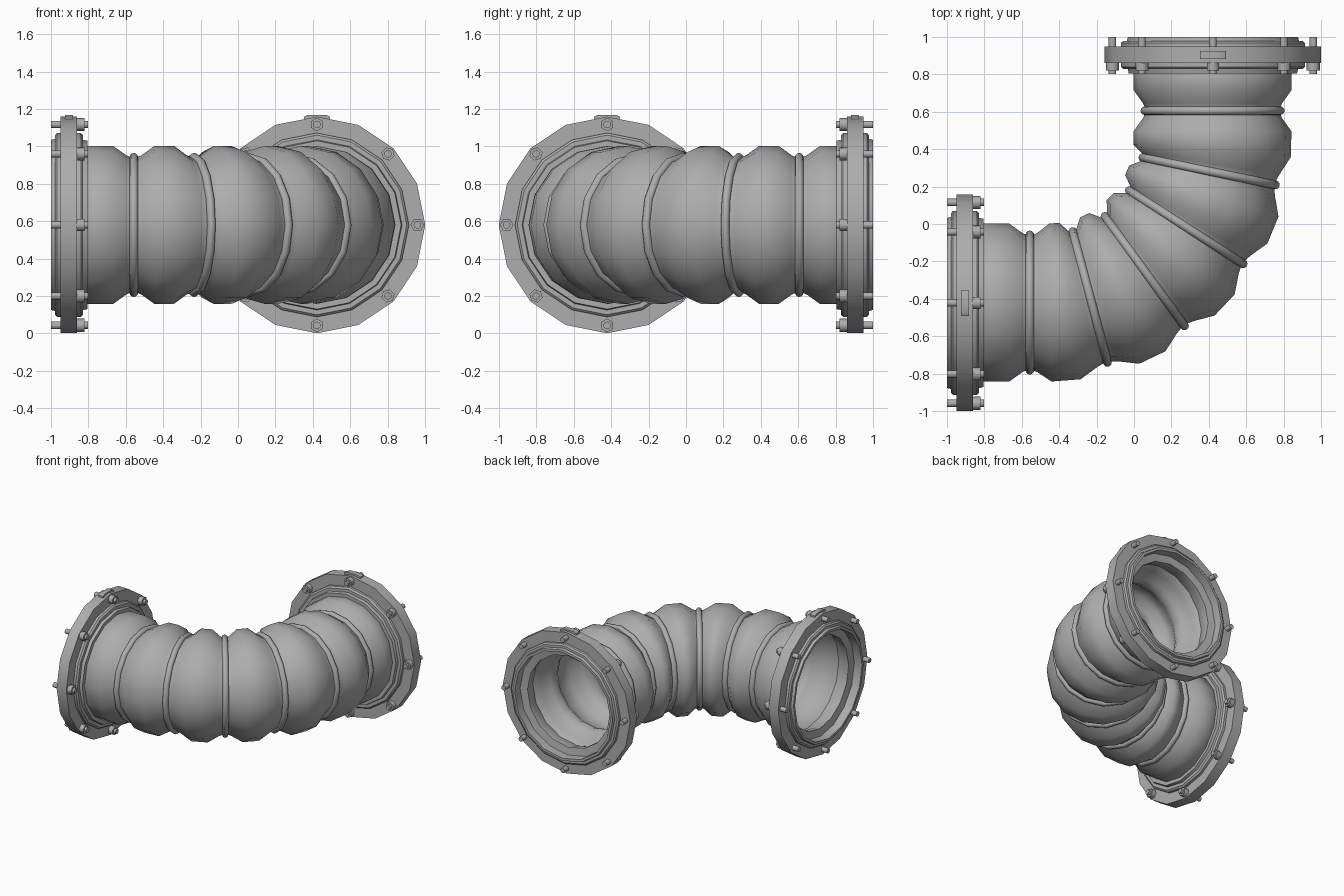
import bpy, math
from mathutils import Matrix, Vector

if "Cube" in bpy.data.objects:
    bpy.data.objects.remove(bpy.data.objects["Cube"])

SIDES = 16
UP = Vector((0, 0, 1))
BEND = 0.88                      # bend radius of the centre line
ARC = BEND * math.pi / 2
RINGS = [-0.097 + 0.325 * i for i in range(6)]
GREY = bpy.data.materials.new("dark_grey")
GREY.diffuse_color = (0.42, 0.42, 0.42, 1)
GREY.use_nodes = True
GREY.node_tree.nodes["Principled BSDF"].inputs["Base Color"].default_value = GREY.diffuse_color


def make(name, verts, faces, mat=Matrix(), angle=32):
    mesh = bpy.data.meshes.new(name)
    mesh.from_pydata([mat @ Vector(v) for v in verts], [], faces)
    mesh.update()
    mesh.materials.append(GREY)
    ob = bpy.data.objects.new(name, mesh)
    bpy.context.collection.objects.link(ob)
    bpy.ops.object.select_all(action='DESELECT')
    ob.select_set(True)
    bpy.context.view_layer.objects.active = ob
    bpy.ops.object.mode_set(mode='EDIT')
    bpy.ops.mesh.select_all(action='SELECT')
    bpy.ops.mesh.normals_make_consistent(inside=False)
    bpy.ops.object.mode_set(mode='OBJECT')
    bpy.ops.object.shade_smooth_by_angle(angle=math.radians(angle))
    return ob


def grid_faces(rows, n, closed=False):
    return [(i * n + j, i * n + (j + 1) % n,
             (i + 1) % rows * n + (j + 1) % n, (i + 1) % rows * n + j)
            for i in range(rows if closed else rows - 1) for j in range(n)]


def lathe(name, profile, mat, n=SIDES, closed=True, angle=32):
    """Turn (axial, radius) points around local z."""
    verts = [(r * math.cos(2 * math.pi * j / n), r * math.sin(2 * math.pi * j / n), a)
             for a, r in profile for j in range(n)]
    return make(name, verts, grid_faces(len(profile), n, closed), mat, angle)


def basis(origin, axis):
    m = Matrix((UP, axis.cross(UP), axis)).transposed().to_4x4()
    m.translation = origin
    return m


def frame(s):
    """Frame on the centre line: straight, quarter bend, straight."""
    t = min(max(s, 0), ARC) / BEND
    axis = Vector((math.cos(t), math.sin(t), 0))
    p = Vector((-0.46 + BEND * math.sin(t), 0.46 - BEND * math.cos(t), 0.58))
    p += axis * (s - t * BEND)
    return basis(p, axis)


# corrugated hose wall
rows = [(-0.44, 0.422)]
for s in RINGS:
    rows += [(s + d, r) for d, r in ((-0.11, 0.422), (-0.04, 0.372), (0, 0.355),
                                     (0.04, 0.372), (0.11, 0.422))]
rows.append((1.82, 0.422))
verts = []
for s, r in rows:
    f = frame(s)
    verts += [f @ Vector((r * math.cos(2 * math.pi * j / SIDES),
                          r * math.sin(2 * math.pi * j / SIDES), 0)) for j in range(SIDES)]
hose = make("hose_wall", verts, grid_faces(len(rows), SIDES), angle=60)
wall = hose.modifiers.new("wall", 'SOLIDIFY')
wall.thickness = 0.018
wall.offset = -1

# round clamping rings in the valleys
for i, s in enumerate(RINGS):
    prof = [(0.023 * math.sin(k * math.pi / 6), 0.362 + 0.023 * math.cos(k * math.pi / 6))
            for k in range(12)]
    lathe(f"hose_ring_{i + 1}", prof, frame(s), angle=70)

# end flanges with collars, inner lip, bolts, nuts and top tab
FLANGE = [(0, 0.435), (0, 0.455), (0.022, 0.46), (0.022, 0.48), (0.032, 0.492), (0.052, 0.492),
          (0.052, 0.579), (0.14, 0.579), (0.14, 0.492), (0.16, 0.492), (0.172, 0.48),
          (0.172, 0.455), (0.195, 0.45), (0.195, 0.405), (0.115, 0.375), (0.08, 0.375),
          (0.07, 0.435)]
ENDS = {"left": basis(Vector((-1, -0.422, 0.58)), Vector((1, 0, 0))),
        "back": basis(Vector((0.422, 1, 0.58)), Vector((0, -1, 0)))}
for side, m in ENDS.items():
    lathe(f"{side}_flange", FLANGE, m)
    for k in range(8):
        b = m @ Matrix.Rotation(k * math.pi / 4, 4, 'Z') @ Matrix.Translation((0.537, 0, 0))
        bolt = [(0, 0), (0, 0.02), (0.197, 0.02), (0.197, 0)]
        lathe(f"{side}_bolt_{k + 1}", bolt, b, 12, False)
        nut = [(0.14, 0.02), (0.14, 0.036), (0.178, 0.036), (0.178, 0.02)]
        lathe(f"{side}_nut_{k + 1}", nut, b, 6, angle=62)
    # tab with chamfered ends
    outline = [(0.54, -0.07), (0.578, -0.07), (0.589, -0.05), (0.589, 0.05),
               (0.578, 0.07), (0.54, 0.07)]
    tv = [(x, y, z) for z in (0.076, 0.118) for x, y in outline]
    make(f"{side}_flange_tab", tv,
         grid_faces(2, 6) + [tuple(range(6)), tuple(range(6, 12))], m)
